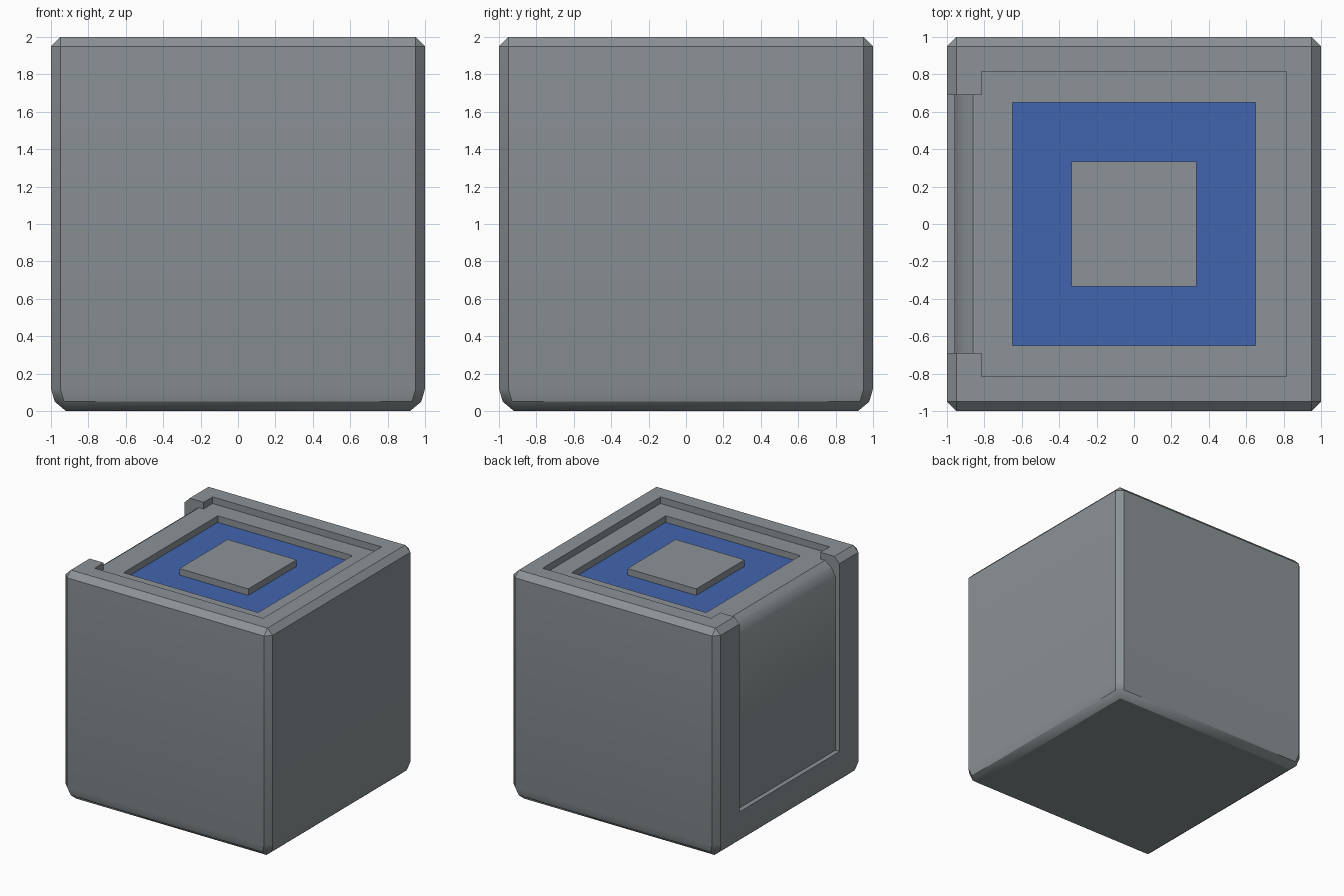
import bpy, bmesh, math

if "Cube" in bpy.data.objects:
    bpy.data.objects.remove(bpy.data.objects["Cube"])


def material(name, color):
    m = bpy.data.materials.new(name)
    m.diffuse_color = (*color, 1)
    m.use_nodes = True
    m.node_tree.nodes["Principled BSDF"].inputs["Base Color"].default_value = m.diffuse_color
    return m


GREY = material("steel grey", (0.26, 0.29, 0.305))
BLUE = material("panel blue", (0.055, 0.13, 0.43))


def finish(bm, name, mat):
    bmesh.ops.remove_doubles(bm, verts=bm.verts, dist=1e-5)
    bmesh.ops.recalc_face_normals(bm, faces=bm.faces)
    mesh = bpy.data.meshes.new(name)
    bm.to_mesh(mesh)
    bm.free()
    mesh.materials.append(mat)
    ob = bpy.data.objects.new(name, mesh)
    bpy.context.collection.objects.link(ob)
    return ob


def loft(name, rings, mat):
    """Closed solid through matching rings of points."""
    bm = bmesh.new()
    vs = [[bm.verts.new(p) for p in r] for r in rings]
    n = len(rings[0])
    for a, b in zip(vs, vs[1:]):
        for i in range(n):
            j = (i + 1) % n
            bm.faces.new((a[i], a[j], b[j], b[i]))
    bm.faces.new(vs[0])
    bm.faces.new(vs[-1])
    return finish(bm, name, mat)


def square(h, c, z):
    """Square ring of half size h whose corners are cut at c."""
    return [(h, -c, z), (h, c, z), (c, h, z), (-c, h, z),
            (-h, c, z), (-h, -c, z), (-c, -h, z), (c, -h, z)]


def slab(name, h, z0, z1, mat):
    return loft(name, [square(h, h, z0), square(h, h, z1)], mat)


def cut(body, cutter):
    mod = body.modifiers.new("cut", 'BOOLEAN')
    mod.operation, mod.solver, mod.object = 'DIFFERENCE', 'EXACT', cutter
    bpy.context.view_layer.objects.active = body
    bpy.ops.object.modifier_apply(modifier=mod.name)
    bpy.data.objects.remove(cutter)


# Chamfered cube with a slightly tucked-in base
body = loft("cube_body", [square(0.92, 0.92, 0), square(0.98, 0.93, 0.05),
                          square(1, 0.95, 0.12), square(1, 0.95, 1.95),
                          square(0.95, 0.95, 2)], GREY)

# Sunken top, and the recess that folds over the left edge and down the side
FLOOR = 1.942
cut(body, slab("top_cutter", 0.815, FLOOR, 2.2, GREY))
profile = [(-1.2, 0.31), (-0.96, 0.31), (-0.96, 1.83), (-0.92, 1.895),
           (-0.905, 1.91), (-0.86, FLOOR), (-0.7, FLOOR), (-0.7, 2.3), (-1.2, 2.3)]
cut(body, loft("side_cutter", [[(x, y, z) for x, z in profile]
                               for y in (-0.69, 0.69)], GREY))
# Deeper pit for the blue panel
cut(body, slab("pit_cutter", 0.65, 1.88, 2.4, GREY))

bpy.ops.object.select_all(action='DESELECT')
body.select_set(True)
bpy.context.view_layer.objects.active = body
bpy.ops.object.shade_smooth_by_angle(angle=math.radians(32))

# Blue panel and the raised centre button
slab("blue_panel", 0.65, 1.879, 1.885, BLUE)
slab("centre_button", 0.333, 1.884, FLOOR, GREY)
